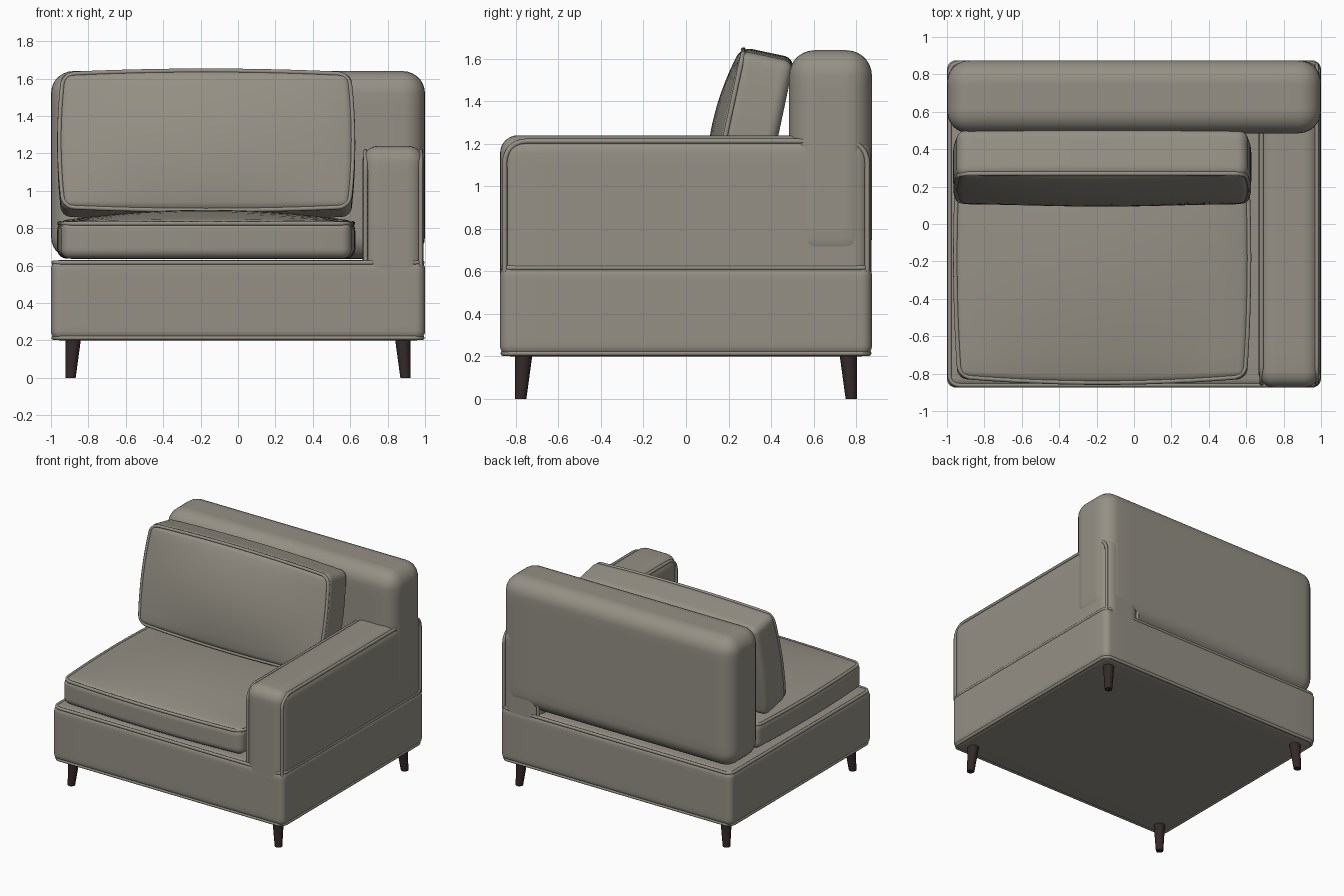
import bpy, bmesh, math
from mathutils import Vector, Matrix

if "Cube" in bpy.data.objects:
    bpy.data.objects.remove(bpy.data.objects["Cube"])


def material(name, col):
    m = bpy.data.materials.new(name)
    m.diffuse_color = (*col, 1)
    m.use_nodes = True
    m.node_tree.nodes["Principled BSDF"].inputs["Base Color"].default_value = m.diffuse_color
    return m


FABRIC = material("warm grey fabric", (0.30, 0.28, 0.235))
WOOD = material("dark brown wood", (0.035, 0.022, 0.022))


def add_mesh(name, bm, mat):
    me = bpy.data.meshes.new(name)
    bmesh.ops.recalc_face_normals(bm, faces=bm.faces)
    for f in bm.faces:
        f.smooth = True
    bm.to_mesh(me)
    bm.free()
    me.materials.append(mat)
    ob = bpy.data.objects.new(name, me)
    bpy.context.collection.objects.link(ob)
    return ob


def soft_box(name, half, r, xf, shape=lambda p: p):
    """Box with rounded edges, optionally reshaped, then placed by xf."""
    bm = bmesh.new()
    bmesh.ops.create_cube(bm, size=2)
    bmesh.ops.subdivide_edges(bm, edges=bm.edges[:], cuts=19, use_grid_fill=True)
    for v in bm.verts:
        p, inner = Vector(), Vector()
        for i in range(3):
            t, k = abs(v.co[i]), half[i] - r
            d = t / 0.6 * k if t <= 0.6 else k + (t - 0.6) / 0.4 * r
            p[i] = math.copysign(d, v.co[i])
            inner[i] = math.copysign(min(d, k), v.co[i])
        off = p - inner
        if off.length > 1e-6:
            p = inner + off.normalized() * r
        v.co = xf @ shape(p)
    return add_mesh(name, bm, FABRIC)


def bounds_box(name, lo, hi, r):
    lo, hi = Vector(lo), Vector(hi)
    return soft_box(name, (hi - lo) / 2, r, Matrix.Translation((lo + hi) / 2))


def rounded_loop(a, b, rc, n=14):
    """Points of a closed rounded rectangle with half sizes a, b."""
    corners = []
    for sx, sy, a0 in ((1, 1, 0), (-1, 1, 90), (-1, -1, 180), (1, -1, 270)):
        corners.append([Vector((sx * (a - rc) + rc * math.cos(math.radians(a0 + 15 * k)),
                                sy * (b - rc) + rc * math.sin(math.radians(a0 + 15 * k))))
                        for k in range(7)])
    pts = []
    for i, c in enumerate(corners):
        nxt = corners[(i + 1) % 4][0]
        pts += c + [c[-1].lerp(nxt, k / n) for k in range(1, n)]
    return pts


def piping(name, pts, radius=0.012):
    cu = bpy.data.curves.new(name, 'CURVE')
    cu.dimensions = '3D'
    cu.bevel_depth = radius
    cu.bevel_resolution = 2
    sp = cu.splines.new('POLY')
    sp.points.add(len(pts) - 1)
    for q, p in zip(sp.points, pts):
        q.co = (*p, 1)
    sp.use_cyclic_u = True
    cu.materials.append(FABRIC)
    ob = bpy.data.objects.new(name, cu)
    bpy.context.collection.objects.link(ob)
    bpy.ops.object.select_all(action='DESELECT')
    ob.select_set(True)
    bpy.context.view_layer.objects.active = ob
    bpy.ops.object.convert(target='MESH')


def cushion(name, half, crown, xf):
    """Crowned cushion with a piped seam round its upper face."""
    hx, hy, hz = half

    def shape(p):
        u, v = min(1, abs(p.x / hx)), min(1, abs(p.y / hy))
        lift = crown * (1 - u * u) * (1 - v * v) * max(0, p.z / hz)
        return Vector((p.x * (1 - 0.03 * v * v), p.y * (1 - 0.05 * u * u), p.z + lift))

    soft_box(name, half, 0.05, xf, shape)
    loop = rounded_loop(hx - 0.012, hy - 0.012, 0.06)
    piping(name + "_piping", [xf @ shape(Vector((p.x, p.y, hz - 0.014))) for p in loop])


# Base with piping round its top and bottom edges
bounds_box("base", (-1, -0.875, 0.2), (1, 0.875, 0.63), 0.05)
for label, z in (("bottom", 0.214), ("top", 0.616)):
    piping("base_%s_piping" % label,
           [(p.x, p.y, z) for p in rounded_loop(0.986, 0.861, 0.05)])

# Backrest
bounds_box("backrest", (-1, 0.485, 0.635), (1, 0.875, 1.64), 0.12)

# Single arm with piping on both side panels
bounds_box("arm", (0.665, -0.875, 0.45), (0.993, 0.872, 1.24), 0.085)
for label, x in (("inner", 0.682), ("outer", 0.977)):
    piping("arm_%s_piping" % label,
           [(x, p.x, 0.86 + p.y) for p in rounded_loop(0.853, 0.352, 0.1)])

# Seat and back cushions
cushion("seat_cushion", (0.797, 0.68, 0.1), 0.06, Matrix.Translation((-0.17, -0.18, 0.738)))
cushion("back_cushion", (0.797, 0.393, 0.128), 0.06,
        Matrix.Translation((-0.17, 0.305, 1.245)) @ Matrix.Rotation(math.radians(78), 4, 'X'))

# Tapered, slightly splayed legs
for sx, nx in ((-1, "left"), (1, "right")):
    for sy, ny in ((-1, "front"), (1, "back")):
        bm = bmesh.new()
        bmesh.ops.create_cone(bm, cap_ends=True, segments=20, radius1=0.027,
                              radius2=0.042, depth=0.22)
        for v in bm.verts:
            low = v.co.z < 0
            v.co += Vector((sx * (0.895 if low else 0.88), sy * (0.778 if low else 0.763), 0.11))
        leg = add_mesh("%s_%s_leg" % (ny, nx), bm, WOOD)
        bpy.ops.object.select_all(action='DESELECT')
        leg.select_set(True)
        bpy.context.view_layer.objects.active = leg
        bpy.ops.object.shade_smooth_by_angle(angle=math.radians(40))
